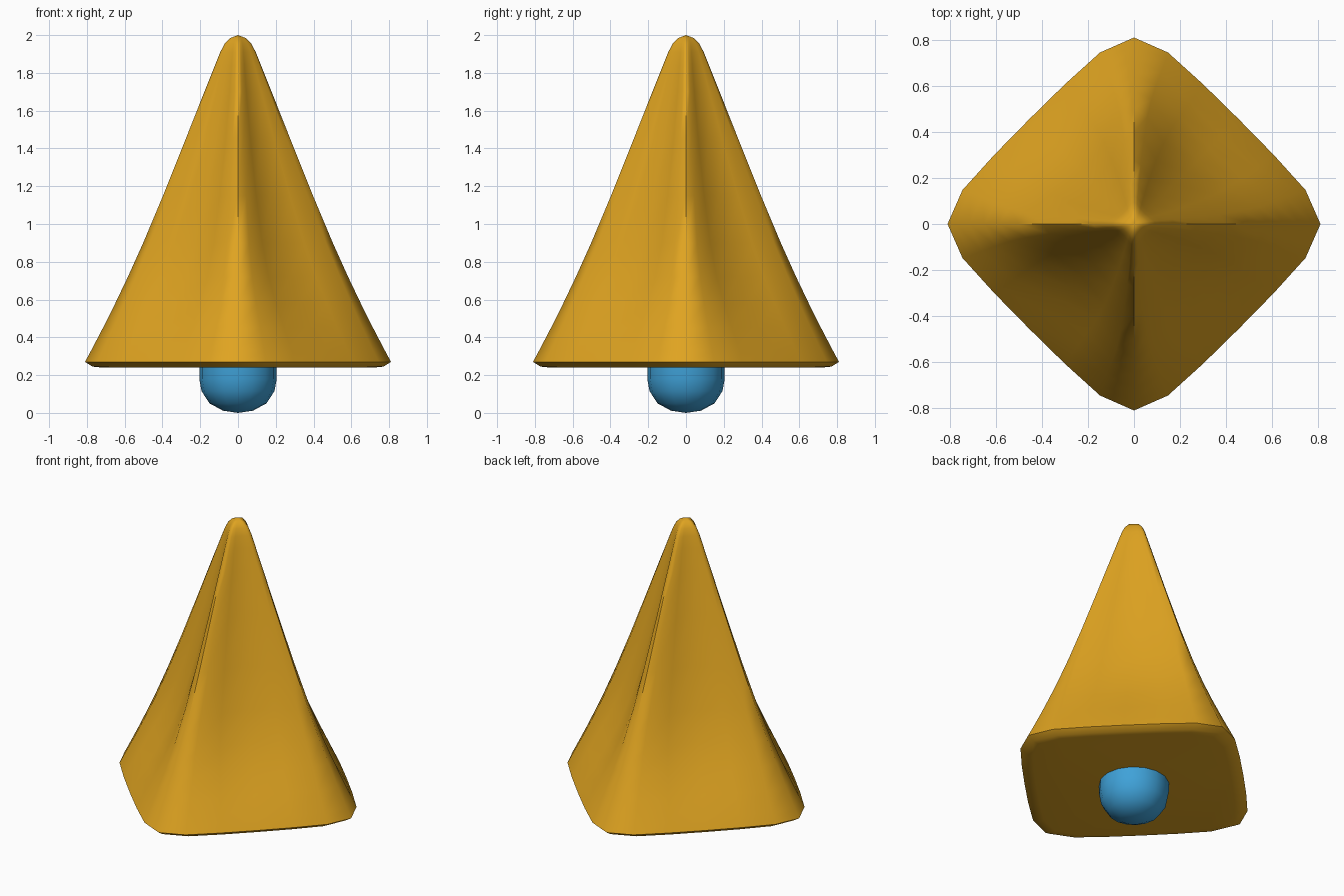
import bpy, bmesh, math

if "Cube" in bpy.data.objects:
    bpy.data.objects.remove(bpy.data.objects["Cube"])


def material(name, rgb):
    m = bpy.data.materials.new(name)
    m.diffuse_color = (*rgb, 1)
    m.use_nodes = True
    m.node_tree.nodes["Principled BSDF"].inputs["Base Color"].default_value = m.diffuse_color
    return m


def loft(name, rings, mat, angle, tip=False, foot=False):
    """Skin a stack of equal-sized closed rings, bottom to top."""
    bm = bmesh.new()
    loops = [[bm.verts.new(p) for p in ring] for ring in rings]
    n = len(loops[0])
    for a, b in zip(loops, loops[1:]):
        for i in range(n):
            j = (i + 1) % n
            bm.faces.new((a[i], a[j], b[j], b[i]))
    for loop, height in ((loops[0], foot), (loops[-1], tip)):
        if height is False:
            bm.faces.new(loop)
        else:
            c = bm.verts.new((0, 0, height))
            for i in range(n):
                bm.faces.new((loop[i], loop[(i + 1) % n], c))
    bmesh.ops.recalc_face_normals(bm, faces=bm.faces)
    me = bpy.data.meshes.new(name)
    bm.to_mesh(me)
    bm.free()
    ob = bpy.data.objects.new(name, me)
    bpy.context.collection.objects.link(ob)
    me.materials.append(mat)
    bpy.context.view_layer.objects.active = ob
    ob.select_set(True)
    bpy.ops.object.shade_smooth_by_angle(angle=math.radians(angle))
    ob.select_set(False)
    return ob


def diamond(z, r, c):
    """Blunt diamond section; c = 1 hollows the faces between the ridges."""
    flat = [(1, 0), (.92, .182), (.75, .37), (.562, .562)]
    hollow = [(1, 0), (.93, .105), (.69, .235), (.43, .43)]
    q = [((1 - c) * a[0] + c * b[0], (1 - c) * a[1] + c * b[1])
         for a, b in zip(flat, hollow)]
    q += [(y, x) for x, y in q[2:0:-1]]
    pts = []
    for k in range(4):
        s, t = math.sin(k * math.pi / 2), math.cos(k * math.pi / 2)
        pts += [(r * (x * t - y * s), r * (x * s + y * t), z) for x, y in q]
    return pts


# Four-ridged pyramid with flared base and rounded tip: z, radius, hollowness
sections = [(.24, .72, 0), (.245, .77, 0), (.27, .81, 0), (.335, .775, .05),
            (.45, .715, .22), (.58, .65, .45), (.72, .583, .68), (.9, .502, .85),
            (1.15, .397, .95), (1.45, .277, 1), (1.7, .178, .9), (1.84, .122, .7),
            (1.91, .094, .5), (1.955, .07, .25), (1.985, .04, 0)]
loft("pyramid_body", [diamond(*s) for s in sections],
     material("golden", (.74, .37, .015)), 60, tip=2.0)

# Rounded stub under the base
profile = [(.08, .012), (.15, .05), (.193, .115), (.205, .18), (.205, .26)]
loft("base_stub",
     [[(r * math.cos(i * math.pi / 8), r * math.sin(i * math.pi / 8), z)
       for i in range(16)] for r, z in profile],
     material("blue", (.05, .36, .69)), 60, foot=0.0)
